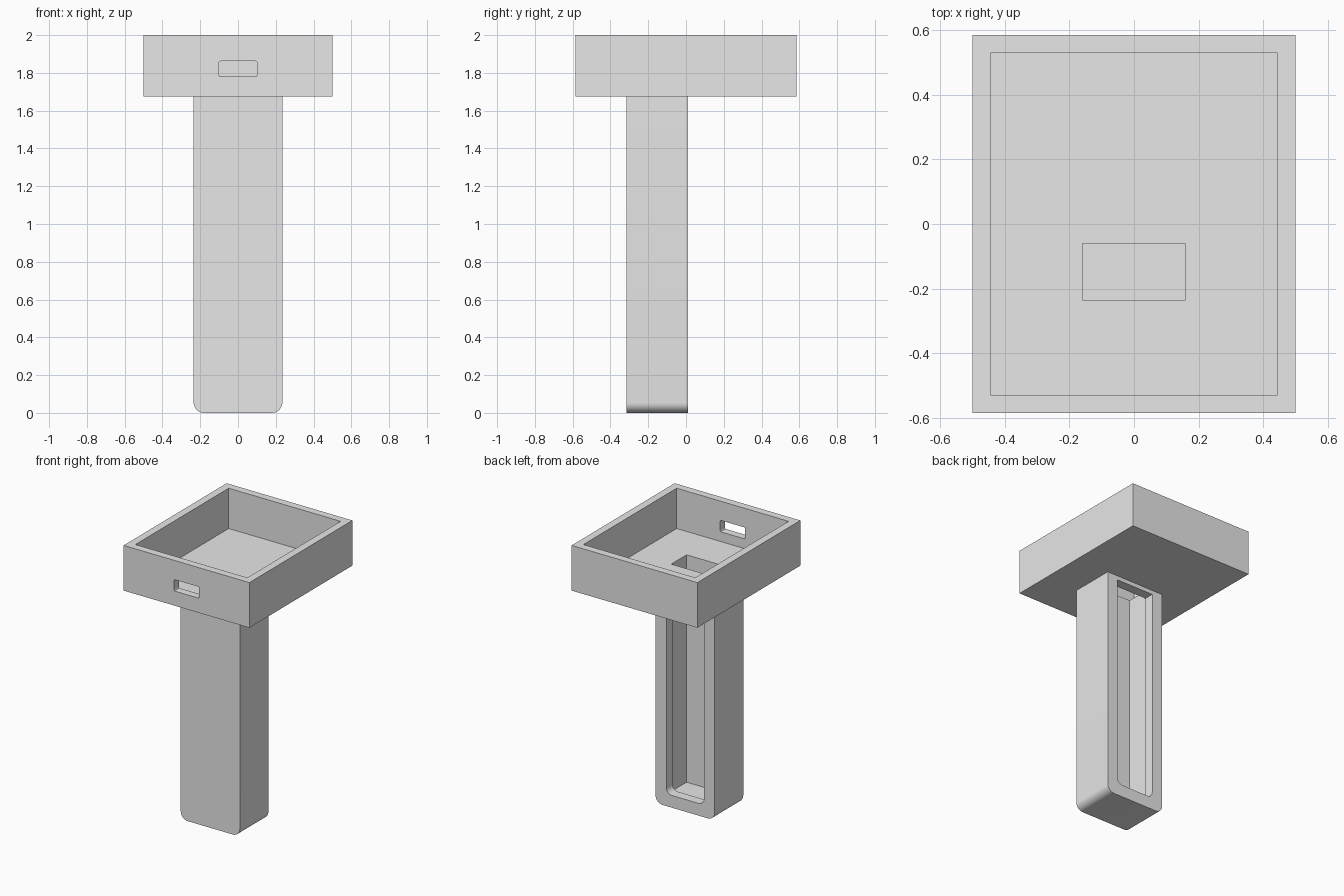
import bpy, bmesh, math

if "Cube" in bpy.data.objects:
    bpy.data.objects.remove(bpy.data.objects["Cube"])

grey = bpy.data.materials.new("plain grey")
grey.diffuse_color = (0.8, 0.8, 0.8, 1)
grey.use_nodes = True
grey.node_tree.nodes["Principled BSDF"].inputs["Base Color"].default_value = grey.diffuse_color


def rounded_slab(name, x, z0, z1, y0, y1, r_low=0, r_high=0, steps=8):
    """Symmetric x-z outline with optional round corners, extruded from y0 to y1."""
    corners = [(x, z0, r_low, -90), (x, z1, r_high, 0),
               (-x, z1, r_high, 90), (-x, z0, r_low, 180)]
    pts = []
    for cx, cz, r, start in corners:
        if r == 0:
            pts.append((cx, cz))
            continue
        ox = cx - math.copysign(r, cx)
        oz = cz + (r if cz == z0 else -r)
        for i in range(steps + 1):
            a = math.radians(start + 90 * i / steps)
            pts.append((ox + r * math.cos(a), oz + r * math.sin(a)))
    bm = bmesh.new()
    face = bm.faces.new([bm.verts.new((px, y0, pz)) for px, pz in pts])
    new = bmesh.ops.extrude_face_region(bm, geom=[face])["geom"]
    bmesh.ops.translate(bm, vec=(0, y1 - y0, 0),
                        verts=[v for v in new if isinstance(v, bmesh.types.BMVert)])
    bmesh.ops.recalc_face_normals(bm, faces=bm.faces)
    mesh = bpy.data.meshes.new(name)
    bm.to_mesh(mesh)
    bm.free()
    mesh.materials.append(grey)
    ob = bpy.data.objects.new(name, mesh)
    bpy.context.collection.objects.link(ob)
    return ob


def combine(target, other, operation):
    """Apply a boolean and remove the helper."""
    mod = target.modifiers.new("combine", 'BOOLEAN')
    mod.operation, mod.solver, mod.object = operation, 'EXACT', other
    bpy.context.view_layer.objects.active = target
    bpy.ops.object.modifier_apply(modifier=mod.name)
    bpy.data.objects.remove(other)


# Solid tray block and handle with rounded lower corners
holder = rounded_slab("tray_and_handle", 0.5, 1.675, 2.0, -0.585, 0.585)
handle = rounded_slab("handle", 0.235, 0, 1.69, -0.315, 0.01, r_low=0.055)
combine(holder, handle, 'UNION')

# Hollows: open tray, cable slot, handle cavity through the floor, back opening
cutters = [
    rounded_slab("tray_hollow", 0.445, 1.71, 2.1, -0.53, 0.53),
    rounded_slab("front_slot", 0.1, 1.78, 1.862, -0.7, -0.45, 0.008, 0.008, 3),
    rounded_slab("handle_cavity", 0.16, 0.075, 1.8, -0.235, -0.06),
    rounded_slab("back_opening", 0.15, 0.088, 1.645, -0.1, 0.1, r_low=0.045),
]
for cutter in cutters:
    combine(holder, cutter, 'DIFFERENCE')

# Smooth rounded corners, keep hard edges
bpy.ops.object.select_all(action='DESELECT')
holder.select_set(True)
bpy.context.view_layer.objects.active = holder
bpy.ops.object.shade_smooth_by_angle(angle=math.radians(30))
